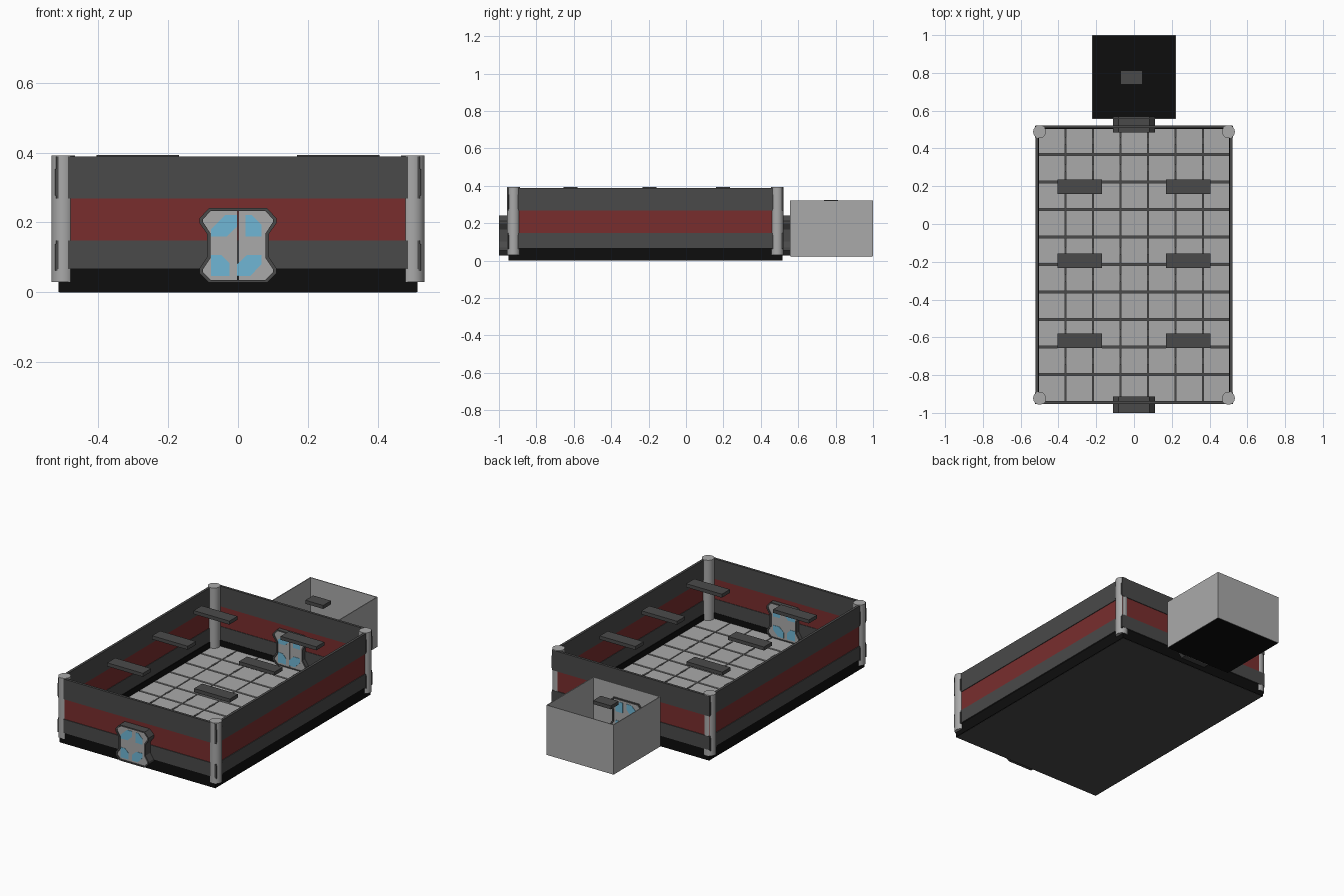
import bpy, bmesh, math

if "Cube" in bpy.data.objects:
    bpy.data.objects.remove(bpy.data.objects["Cube"])


def mat(name, *rgb):
    m = bpy.data.materials.new(name)
    m.diffuse_color = (*rgb, 1)
    m.use_nodes = True
    m.node_tree.nodes["Principled BSDF"].inputs["Base Color"].default_value = m.diffuse_color
    return m


LIGHT = mat("light_grey", 0.40, 0.40, 0.40)
DARK = mat("dark_grey", 0.068, 0.068, 0.068)
RED = mat("deep_red", 0.19, 0.027, 0.027)
BLACK = mat("black", 0.004, 0.004, 0.004)
BLUE = mat("window_blue", 0.16, 0.47, 0.66)


def finish(bm, name, m):
    bmesh.ops.recalc_face_normals(bm, faces=bm.faces)
    me = bpy.data.meshes.new(name)
    bm.to_mesh(me)
    bm.free()
    ob = bpy.data.objects.new(name, me)
    me.materials.append(m)
    bpy.context.collection.objects.link(ob)
    return ob


def add_box(bm, x0, x1, y0, y1, z0, z1):
    vs = bmesh.ops.create_cube(bm, size=1)["verts"]
    for v in vs:
        v.co = (x1 if v.co.x > 0 else x0, y1 if v.co.y > 0 else y0, z1 if v.co.z > 0 else z0)


def boxes(name, m, items):
    bm = bmesh.new()
    for b in items:
        add_box(bm, *b)
    return finish(bm, name, m)


def wall_ring(name, m, x, y0, y1, z0, z1, t):
    """Four thin walls around a rectangle, outer faces at x, y0, y1."""
    return boxes(name, m, [(-x, -x + t, y0, y1, z0, z1), (x - t, x, y0, y1, z0, z1),
                           (-x + t, x - t, y0, y0 + t, z0, z1), (-x + t, x - t, y1 - t, y1, z0, z1)])


def prism(name, m, pts, y0, y1):
    """Extrude an x-z outline from y0 to y1."""
    bm = bmesh.new()
    a = [bm.verts.new((x, y0, z)) for x, z in pts]
    b = [bm.verts.new((x, y1, z)) for x, z in pts]
    bm.faces.new(a)
    bm.faces.new(b[::-1])
    for i in range(len(pts)):
        j = (i + 1) % len(pts)
        bm.faces.new((a[i], a[j], b[j], b[i]))
    return finish(bm, name, m)


# Base: dark plate with black skirt
boxes("base_plate", DARK, [(-0.51, 0.51, -0.945, 0.513, 0, 0.022)])
wall_ring("base_skirt", BLACK, 0.514, -0.948, 0.516, 0.001, 0.067, 0.012)

# Floor tiles, 7 by 10
P, Q = 0.1455, 0.1457
X0, Y0 = -0.508, -0.943
boxes("floor_tiles", LIGHT, [
    (max(-0.502, X0 + i * P + 0.003), min(0.502, X0 + (i + 1) * P - 0.003),
     max(-0.936, Y0 + j * Q + 0.005), min(0.504, Y0 + (j + 1) * Q - 0.005), 0.02, 0.032)
    for i in range(7) for j in range(10)])
boxes("tile_clips", DARK, [
    (X0 + i * P - 0.006, X0 + i * P + 0.006, y - 0.02, y + 0.02, 0.025, 0.034)
    for i in range(1, 7) for y in [Y0 + (j + 0.5) * Q for j in (1, 2, 4, 5, 8, 9)]])

# Wall bands
wall_ring("lower_wall_band", DARK, 0.521, -0.953, 0.522, 0.067, 0.148, 0.015)
wall_ring("middle_wall_band", RED, 0.517, -0.949, 0.518, 0.148, 0.268, 0.008)
wall_ring("upper_wall_band", DARK, 0.521, -0.953, 0.522, 0.268, 0.388, 0.015)

# Corner posts
for sx in (-1, 1):
    for y in (-0.922, 0.488):
        bpy.ops.mesh.primitive_cylinder_add(vertices=24, radius=0.034, depth=0.362,
                                            location=(sx * 0.5, y, 0.211))
        ob = bpy.context.object
        ob.name = "corner_post"
        ob.data.materials.append(LIGHT)
        bpy.ops.object.shade_smooth_by_angle()
        # narrow slots on the outer side of each post
        for z in (0.10, 0.315):
            boxes("post_slot", DARK, [(sx * 0.52 - 0.004, sx * 0.52 + 0.004, y - 0.031, y + 0.031, z - 0.038, z + 0.038)])

# Hanging ceiling lamps
for sx in (-1, 1):
    for y in (-0.618, -0.195, 0.198):
        boxes("ceiling_lamp", DARK, [(sx * 0.287 - 0.118, sx * 0.287 + 0.118, y - 0.038, y + 0.038, 0.372, 0.393)])

# Doors: frame ring, two leaves, four windows on both sides
OUT = [(0.083, 0.241), (0.11, 0.212), (0.11, 0.198), (0.088, 0.166), (0.088, 0.101),
       (0.11, 0.069), (0.11, 0.055), (0.083, 0.028)]
INN = [(0.078, 0.233), (0.100, 0.209), (0.100, 0.201), (0.079, 0.169), (0.079, 0.098),
       (0.100, 0.066), (0.100, 0.058), (0.078, 0.036)]
WINDOWS = [
    [(-0.077, 0.160), (-0.077, 0.181), (-0.036, 0.221), (-0.003, 0.221), (-0.003, 0.188), (-0.032, 0.160)],
    [(0.022, 0.160), (0.022, 0.221), (0.040, 0.221), (0.067, 0.193), (0.067, 0.160)],
    [(-0.077, 0.047), (-0.077, 0.107), (-0.048, 0.107), (-0.025, 0.084), (-0.025, 0.047)],
    [(-0.003, 0.047), (-0.003, 0.080), (0.026, 0.107), (0.067, 0.107), (0.067, 0.080), (0.035, 0.047)]]


def loop(half):
    return half + [(-x, z) for x, z in reversed(half)]


def door(name, yc, d):
    bm = bmesh.new()
    rings = [[bm.verts.new((x, yc + s * d, z)) for x, z in loop(h)]
             for h, s in ((OUT, -1), (INN, -1), (INN, 1), (OUT, 1))]
    n = len(rings[0])
    for k in range(4):
        r, q = rings[k], rings[(k + 1) % 4]
        for i in range(n):
            j = (i + 1) % n
            bm.faces.new((r[i], r[j], q[j], q[i]))
    finish(bm, name + "_frame", DARK)
    e = d - 0.005
    for s in (-1, 1):
        leaf = [(s * x, z) for x, z in INN] + [(s * 0.001, 0.036), (s * 0.001, 0.233)]
        prism(name + "_leaf", LIGHT, leaf, yc - e, yc + e)
    for w in WINDOWS:
        for s in (-1, 1):
            prism(name + "_window", BLUE, w, yc + s * e - 0.002, yc + s * e + 0.002)


door("front_door", -0.957, 0.043)
door("back_door", 0.527, 0.043)

# Small side chamber behind the back door
wall_ring("chamber_walls", LIGHT, 0.222, 0.556, 1.0, 0.024, 0.321, 0.005)
boxes("chamber_floor", BLACK, [(-0.219, 0.219, 0.559, 0.997, 0.023, 0.032)])
boxes("chamber_lamp", DARK, [(-0.072, 0.046, 0.738, 0.812, 0.302, 0.323)])
